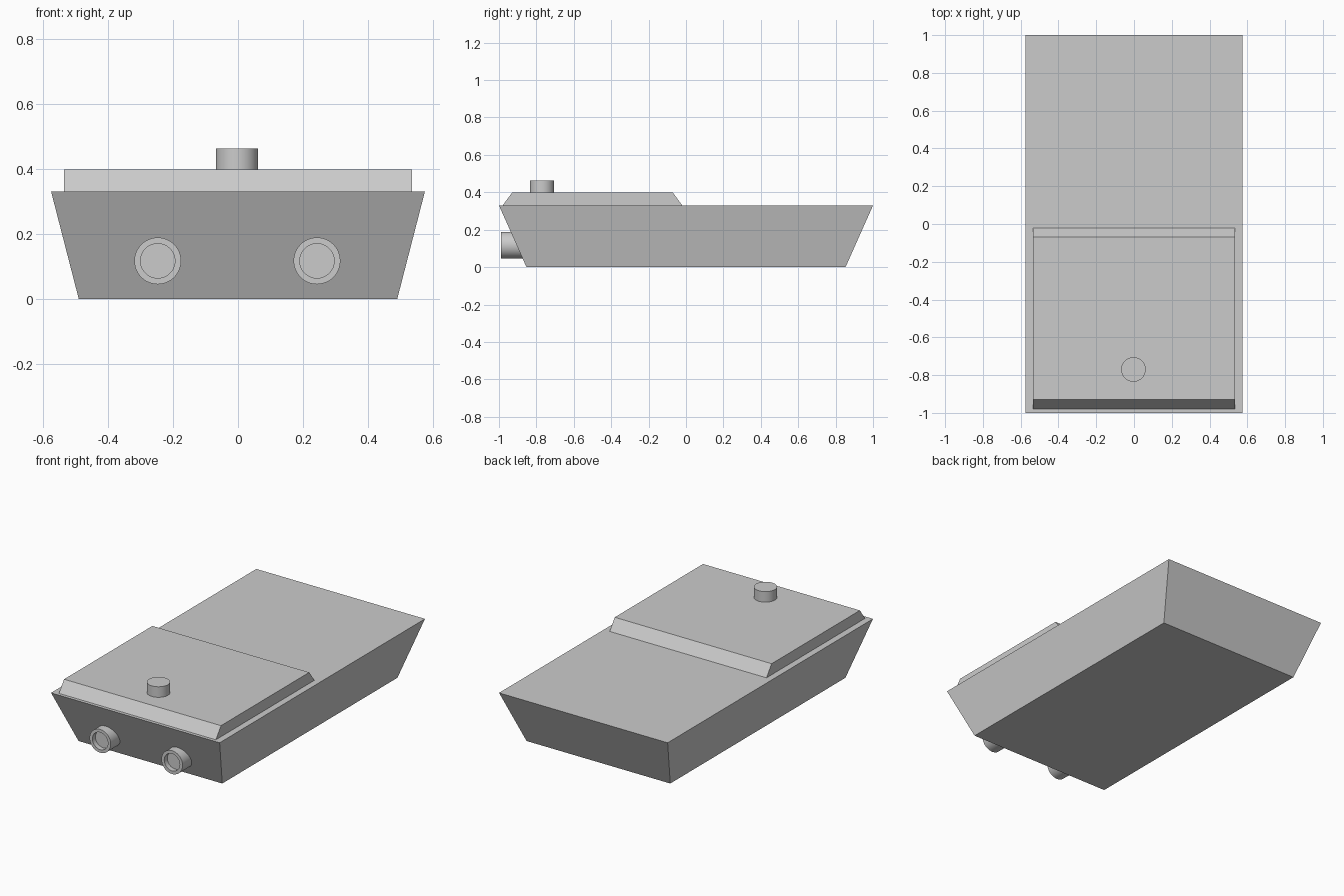
import bpy, bmesh, math
from mathutils import Matrix

cube = bpy.data.objects.get("Cube")
if cube:
    bpy.data.objects.remove(cube, do_unlink=True)

GREY = (0.6, 0.6, 0.6, 1)
grey = bpy.data.materials.new("plain grey")
grey.use_nodes = True
grey.diffuse_color = GREY
grey.node_tree.nodes["Principled BSDF"].inputs["Base Color"].default_value = GREY


def add_object(name, bm, smooth=False):
    bmesh.ops.recalc_face_normals(bm, faces=bm.faces)
    mesh = bpy.data.meshes.new(name)
    bm.to_mesh(mesh)
    bm.free()
    mesh.materials.append(grey)
    obj = bpy.data.objects.new(name, mesh)
    bpy.context.collection.objects.link(obj)
    if smooth:
        bpy.ops.object.select_all(action="DESELECT")
        obj.select_set(True)
        bpy.context.view_layer.objects.active = obj
        bpy.ops.object.shade_smooth_by_angle(angle=math.radians(35))
    return obj


def tapered_box(name, bottom, top, z0, z1, y=0):
    """Box with separate half sizes (x, y) for its bottom and top."""
    bm = bmesh.new()
    bmesh.ops.create_cube(bm, size=2)
    for v in bm.verts:
        hx, hy = top if v.co.z > 0 else bottom
        v.co = (v.co.x * hx, v.co.y * hy + y, z1 if v.co.z > 0 else z0)
    return add_object(name, bm)


def cylinder(name, radius, depth, matrix, bore=0, recess=0):
    """Cylinder, optionally with a recessed bore in its +z end."""
    bm = bmesh.new()
    bmesh.ops.create_cone(bm, cap_ends=True, segments=48,
                          radius1=radius, radius2=radius, depth=depth)
    if bore:
        cap = max(bm.faces, key=lambda f: f.calc_center_median().z)
        bmesh.ops.inset_individual(bm, faces=[cap], thickness=radius - bore)
        floor = bmesh.ops.extrude_discrete_faces(bm, faces=[cap])["faces"][0]
        bmesh.ops.translate(bm, verts=floor.verts, vec=(0, 0, -recess))
    bm.transform(matrix)
    return add_object(name, bm, smooth=True)


# Hull and raised cover
tapered_box("hull", (0.49, 0.853), (0.575, 1.0), 0, 0.33)
tapered_box("engine_cover", (0.535, 0.48), (0.535, 0.43), 0.33, 0.398, y=-0.5)

# Round cap on the cover
cylinder("cover_cap", 0.065, 0.075, Matrix.Translation((-0.003, -0.77, 0.4255)))

# Pair of hollow nozzles on the front
for side, x in (("right", -0.247), ("left", 0.243)):
    turn = Matrix.Rotation(math.radians(90), 4, "X")
    cylinder(side + "_nozzle", 0.072, 0.13,
             Matrix.Translation((x, -0.925, 0.117)) @ turn, bore=0.053, recess=0.03)
